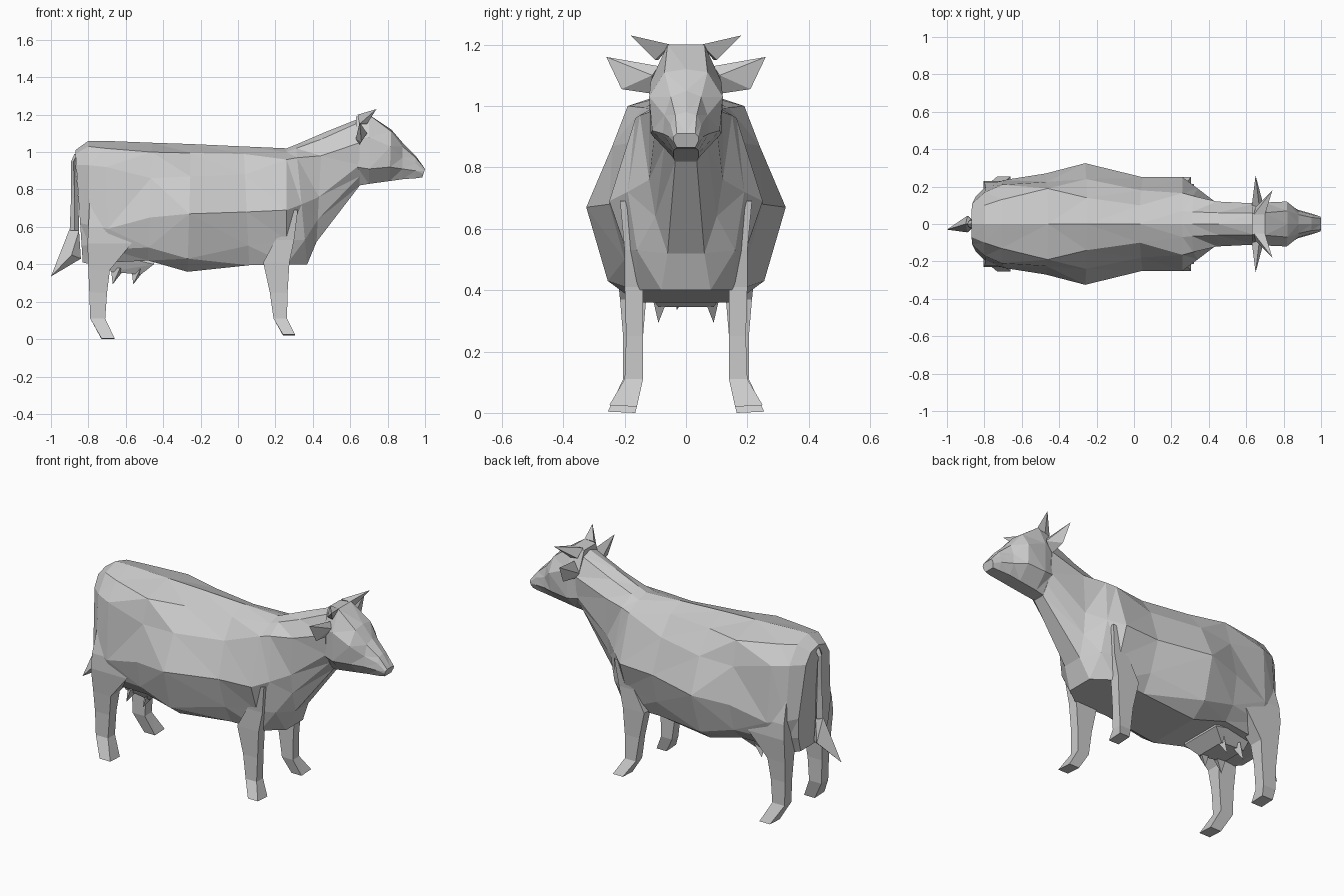
import bpy, bmesh


def finish(name, bm, mirror=False):
    bmesh.ops.recalc_face_normals(bm, faces=bm.faces[:])
    me = bpy.data.meshes.new(name)
    bm.to_mesh(me)
    bm.free()
    ob = bpy.data.objects.new(name, me)
    bpy.context.collection.objects.link(ob)
    if mirror:
        mod = ob.modifiers.new("Mirror", 'MIRROR')
        mod.use_axis = (False, True, False)
        mod.use_mirror_merge = False
    return ob


def loft(name, rings, mirror=False):
    """Skin a list of equal-length point rings and cap both ends."""
    bm = bmesh.new()
    vs = [[bm.verts.new(p) for p in r] for r in rings]
    n = len(rings[0])
    for a, b in zip(vs, vs[1:]):
        for i in range(n):
            j = (i + 1) % n
            bm.faces.new((a[i], a[j], b[j], b[i]))
    bm.faces.new(vs[0])
    bm.faces.new(vs[-1])
    bmesh.ops.triangulate(bm, faces=bm.faces[:])
    return finish(name, bm, mirror)


def hull(name, pts, mirror=False):
    """Faceted convex solid around a few points."""
    bm = bmesh.new()
    for p in pts:
        bm.verts.new(p)
    bmesh.ops.convex_hull(bm, input=bm.verts[:])
    return finish(name, bm, mirror)


def section(xt, xb, zt, *yz):
    """Symmetric cross-section; x slides from the top (xt) to the bottom (xb)."""
    pairs = list(zip(yz[::2], yz[1::2]))
    top, bottom = zt, pairs[-1][1]
    half = [(xt + (xb - xt) * (top - z) / (top - bottom), y, z) for y, z in pairs]
    return [(xt, 0, zt)] + half + [(x, -y, z) for x, y, z in reversed(half)]


def box_ring(z, x0, x1, y0, y1, slope=0):
    """Four-sided limb ring; slope raises the outer side."""
    return [(x0, y0, z), (x1, y0, z), (x1, y1, z + slope), (x0, y1, z + slope)]


# torso and neck: ridge, upper side, widest point, flank, underside
body = [
    (-.87, -.83, 1.01, .07, .99, .11, .93, .15, .62, .14, .50, .11, .41),
    (-.80, -.79, 1.06, .10, 1.03, .17, .93, .20, .61, .17, .50, .13, .40),
    (-.71, -.69, 1.06, .13, 1.02, .21, .92, .235, .59, .20, .48, .15, .41),
    (-.46, -.48, 1.05, .19, 1.00, .225, .86, .27, .65, .235, .49, .17, .42),
    (-.25, -.27, 1.043, .14, .995, .24, .87, .325, .67, .255, .43, .16, .36),
    (.03, .06, 1.03, .10, .99, .18, .88, .25, .68, .20, .50, .15, .395),
    (.26, .26, 1.02, .07, 1.00, .165, .96, .25, .69, .195, .53, .16, .40),
    (.31, .37, 1.04, .065, 1.02, .15, .97, .19, .72, .16, .53, .08, .40),
    (.45, .42, 1.10, .06, 1.07, .12, .98, .12, .76, .10, .64, .06, .52),
    (.65, .65, 1.18, .06, 1.16, .11, 1.05, .10, .93, .07, .87, .035, .82),
]
loft("body", [section(*s) for s in body])

# head tapering to the muzzle
head = [
    (.63, .64, 1.19, .055, 1.19, .10, 1.07, .10, .92, .035, .82),
    (.70, .70, 1.20, .06, 1.20, .115, 1.08, .115, .91, .04, .83),
    (.82, .81, 1.12, .07, 1.11, .12, 1.03, .11, .92, .04, .845),
    (.88, .88, 1.05, .05, 1.03, .07, .97, .075, .91, .04, .855),
    (.95, .95, .98, .035, .97, .05, .94, .055, .90, .035, .86),
    (1.0, .985, .91, .03, .91, .04, .90, .04, .885, .03, .865),
]
loft("head", [section(*s) for s in head])

# ears and horns
hull("ear", [(.67, .09, 1.13), (.63, .10, 1.07), (.69, .11, 1.10),
             (.65, .11, 1.04), (.66, .21, 1.055), (.65, .26, 1.16)], True)
hull("horn", [(.64, .05, 1.20), (.70, .05, 1.20), (.69, .10, 1.15),
              (.65, .09, 1.15), (.74, .18, 1.23)], True)

# front leg: shoulder, elbow, knee, ankle, hoof
loft("front_leg", [
    box_ring(.69, .25, .32, .10, .215),
    box_ring(.53, .20, .30, .13, .20),
    box_ring(.41, .135, .275, .14, .20),
    box_ring(.25, .17, .265, .14, .195),
    box_ring(.11, .19, .262, .14, .20),
    box_ring(.02, .24, .305, .16, .25, .005),
], True)

# hind leg: thigh, hock, ankle, hoof
loft("hind_leg", [
    box_ring(.80, -.79, -.62, .08, .17),
    box_ring(.60, -.80, -.53, .10, .225),
    box_ring(.51, -.805, -.57, .12, .23),
    box_ring(.37, -.80, -.685, .13, .215),
    box_ring(.25, -.795, -.70, .14, .205),
    box_ring(.11, -.79, -.71, .14, .205),
    box_ring(0, -.73, -.66, .165, .255, .004),
], True)

# udder and teats
hull("udder", [(x, s * y, z) for s in (-1, 1) for x, y, z in
               [(-.71, .12, .46), (-.68, .08, .36), (-.52, .09, .345),
                (-.45, .13, .40), (-.45, .10, .46)]])
for x in (-.66, -.55):
    hull("teat", [(x - .02, .06, .38), (x + .05, .06, .37), (x + .03, .11, .38),
                  (x - .01, .09, .293)], True)

# tail with a flared tuft
tail = [(-.86, .99, .015, .02), (-.88, .95, .012, .02), (-.873, .75, .02, .02),
        (-.875, .58, .025, .025)]
loft("tail", [[(x - r, 0, z), (x, -w, z), (x + r, 0, z), (x, w, z)]
              for x, z, r, w in tail])
hull("tail_tuft", [(-.90, 0, .59), (-.85, 0, .58), (-.89, .045, .45),
                   (-.89, -.045, .45), (-.84, 0, .43), (-1.0, -.03, .335)])
